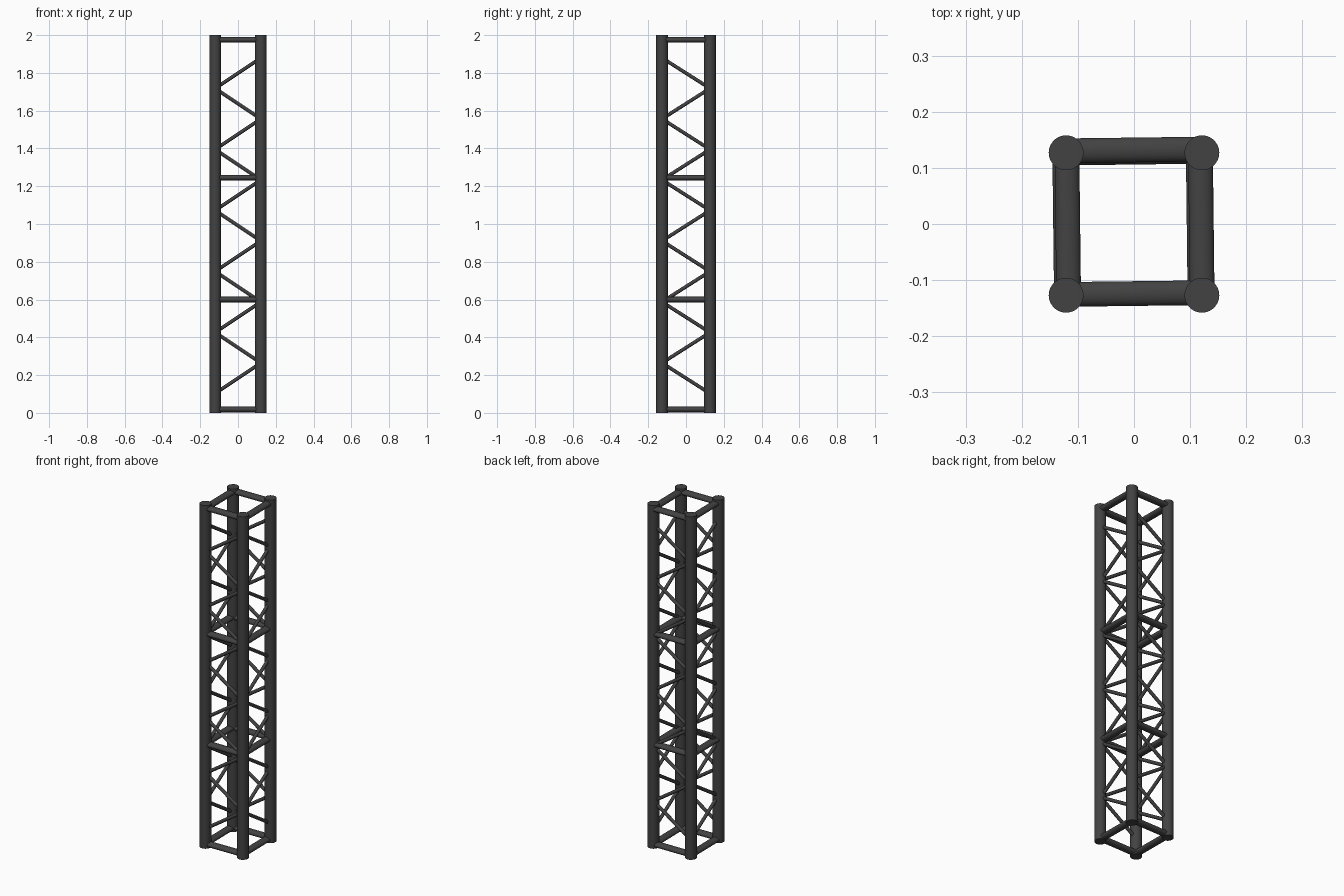
import bpy
from mathutils import Vector

if "Cube" in bpy.data.objects:
    bpy.data.objects.remove(bpy.data.objects["Cube"])

metal = bpy.data.materials.new("dark grey metal")
metal.use_nodes = True
grey = (0.055, 0.055, 0.055, 1)
metal.diffuse_color = grey
metal.node_tree.nodes["Principled BSDF"].inputs["Base Color"].default_value = grey

X, Y = 0.121, 0.127      # chord centre lines


def tube(name, start, end, wide, high, sides=24):
    """Straight capped tube; wide is its horizontal radius, high the other one."""
    start, end = Vector(start), Vector(end)
    axis = end - start
    bpy.ops.mesh.primitive_cylinder_add(vertices=sides, radius=1, depth=1,
                                        location=(start + end) / 2)
    obj = bpy.context.object
    obj.name = name
    obj.scale = (wide, high, axis.length)
    obj.rotation_euler = axis.to_track_quat('Z', 'Y').to_euler()
    bpy.ops.object.transform_apply(location=False, rotation=False, scale=True)
    obj.data.materials.append(metal)
    bpy.ops.object.shade_smooth_by_angle()
    return obj


# Four upright chords
for sx, side in ((-1, "right"), (1, "left")):
    for sy, face in ((-1, "front"), (1, "back")):
        tube(f"{face}_{side}_chord", (sx * X, sy * Y, 0), (sx * X, sy * Y, 2),
             0.031, 0.031, 40)

# Flattened horizontal rungs, very slightly skewed
levels = {"bottom": 0.018, "lower": 0.6, "upper": 1.245, "top": 1.975}
for level, z in levels.items():
    drop = 0 if level == "top" else 0.004
    for face, y in (("front", -0.124), ("back", 0.132 - drop)):
        tube(f"{level}_{face}_rung", (-X, y - 0.0015, z), (X, y + 0.0015, z),
             0.022, 0.015)
    for side, x in (("right", -0.118 - drop), ("left", 0.12 - drop)):
        tube(f"{level}_{side}_rung", (x + 0.0015, -Y, z), (x - 0.0015, Y, z),
             0.022, 0.015)

# Zigzag bracing on all four faces
FIRST, STEP = 0.103, 0.1615
for i in range(11):
    low, high = FIRST + i * STEP, FIRST + (i + 1) * STEP
    s = -1 if i % 2 == 0 else 1
    for face, y in (("front", -0.124), ("back", 0.127)):
        tube(f"{face}_brace_{i + 1}", (s * X, y, low), (-s * X, y, high),
             0.0095, 0.0095, 16)
    for side, x in (("right", -0.12), ("left", 0.118)):
        tube(f"{side}_brace_{i + 1}", (x, -s * Y, low), (x, s * Y, high),
             0.0095, 0.0095, 16)
